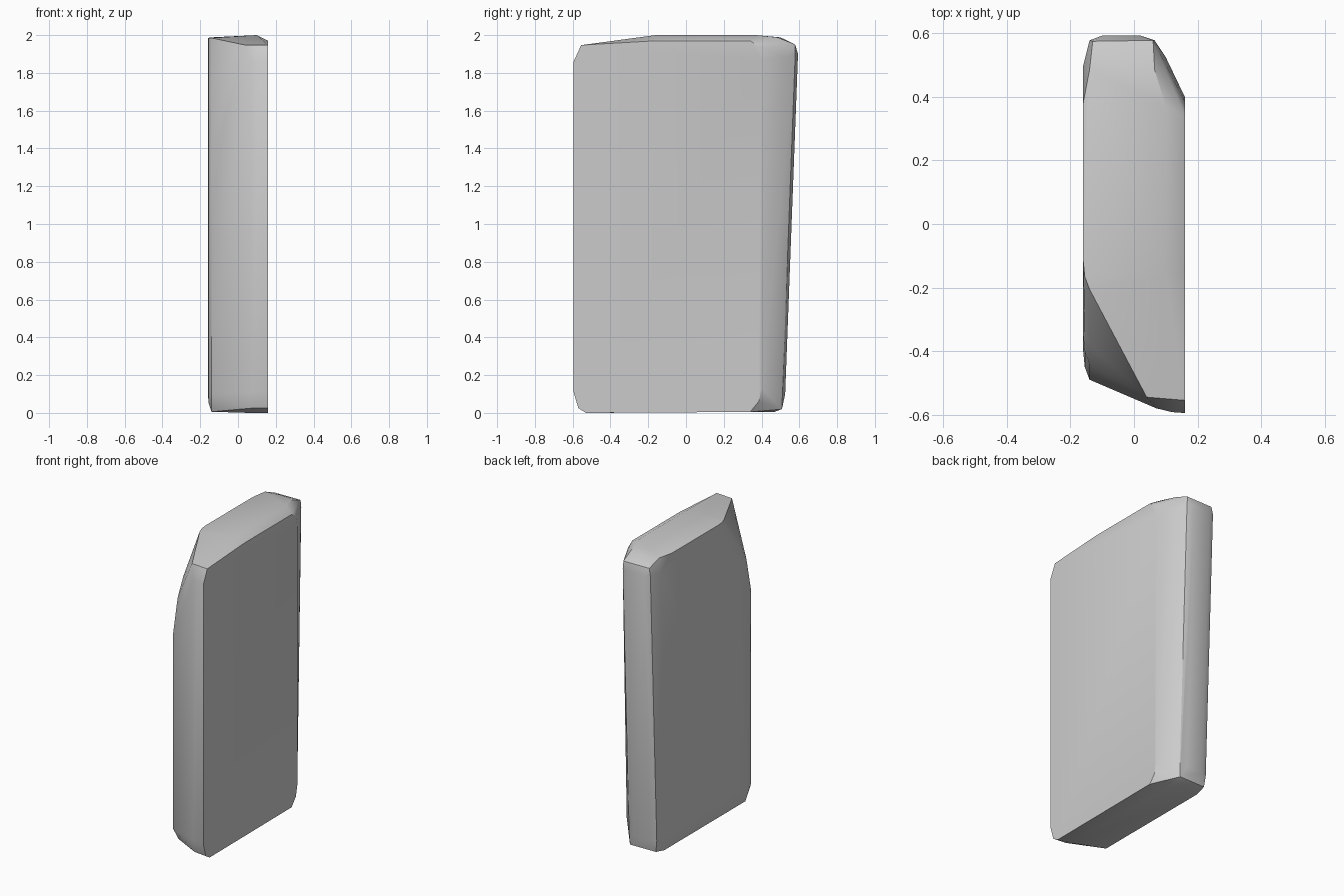
import bpy, bmesh, math

if "Cube" in bpy.data.objects:
    bpy.data.objects.remove(bpy.data.objects["Cube"])

bm = bmesh.new()


def ring(points, *levels):
    """Place a plan outline at several heights as (z, y shift)."""
    for z, dy in levels:
        for x, y in points:
            bm.verts.new((x, y + dy, z))


# Front edge: shallow wedge; its left side stops lower because of the cut corner
ring([(0.16, -0.595), (0.12, -0.592), (0.07, -0.58)], (0.11, 0), (1.86, 0))
ring([(0.16, -0.57), (0.07, -0.56)], (0.025, 0))
ring([(0.16, -0.53), (0.06, -0.50)], (0.0, 0))
ring([(0.16, -0.555), (0.04, -0.545)], (1.947, 0))

# Front left edge curving back towards the top
for y, z in [(-0.49, 0.1), (-0.49, 1.4), (-0.44, 1.63), (-0.38, 1.75), (-0.205, 1.985)]:
    ring([(-0.14, y), (-0.155, y + 0.04), (-0.16, y + 0.09)], (z, 0))

# Back edge: leans outward from bottom to top
back = [(-0.16, 0.50), (-0.14, 0.58), (-0.10, 0.595), (0.02, 0.595), (0.065, 0.58)]
ring(back, (0.1, -0.07), (1.9, -0.002))
ring([(0.10, 0.525)], (1.88, 0))
ring([(-0.13, 0.575), (0.06, 0.578)], (0.02, -0.07), (1.95, 0))

# Right face: rounded corners at the back
ring([(0.16, 0.40)], (0.13, 0), (1.87, 0))
ring([(0.16, 0.385)], (0.06, 0), (1.94, 0))
ring([(0.16, 0.34)], (0.005, 0), (1.97, 0))
ring([(0.16, -0.16)], (1.97, 0))

# Underside
ring([(-0.14, -0.43), (-0.14, 0.43), (0.05, 0.47), (0.14, 0.35)], (0.006, 0))
ring([(-0.155, -0.40), (-0.155, 0.42)], (0.05, 0))

# Crown
ring([(0.10, -0.16), (0.10, 0.37)], (2.0, 0))
ring([(0.065, 0.485), (-0.03, 0.50), (-0.14, 0.485)], (1.988, 0))
ring([(-0.16, 0.38)], (1.985, 0))

# Skin the outline points into one solid slab
res = bmesh.ops.convex_hull(bm, input=bm.verts)
bmesh.ops.delete(bm, geom=[v for v in bm.verts if not v.link_faces], context='VERTS')
bmesh.ops.dissolve_limit(bm, angle_limit=math.radians(1.5), verts=bm.verts, edges=bm.edges)
bmesh.ops.recalc_face_normals(bm, faces=bm.faces)

mesh = bpy.data.meshes.new("stone_slab")
bm.to_mesh(mesh)
bm.free()
slab = bpy.data.objects.new("stone_slab", mesh)
bpy.context.collection.objects.link(slab)
bpy.context.view_layer.objects.active = slab
slab.select_set(True)
bpy.ops.object.shade_smooth_by_angle(angle=math.radians(30))
